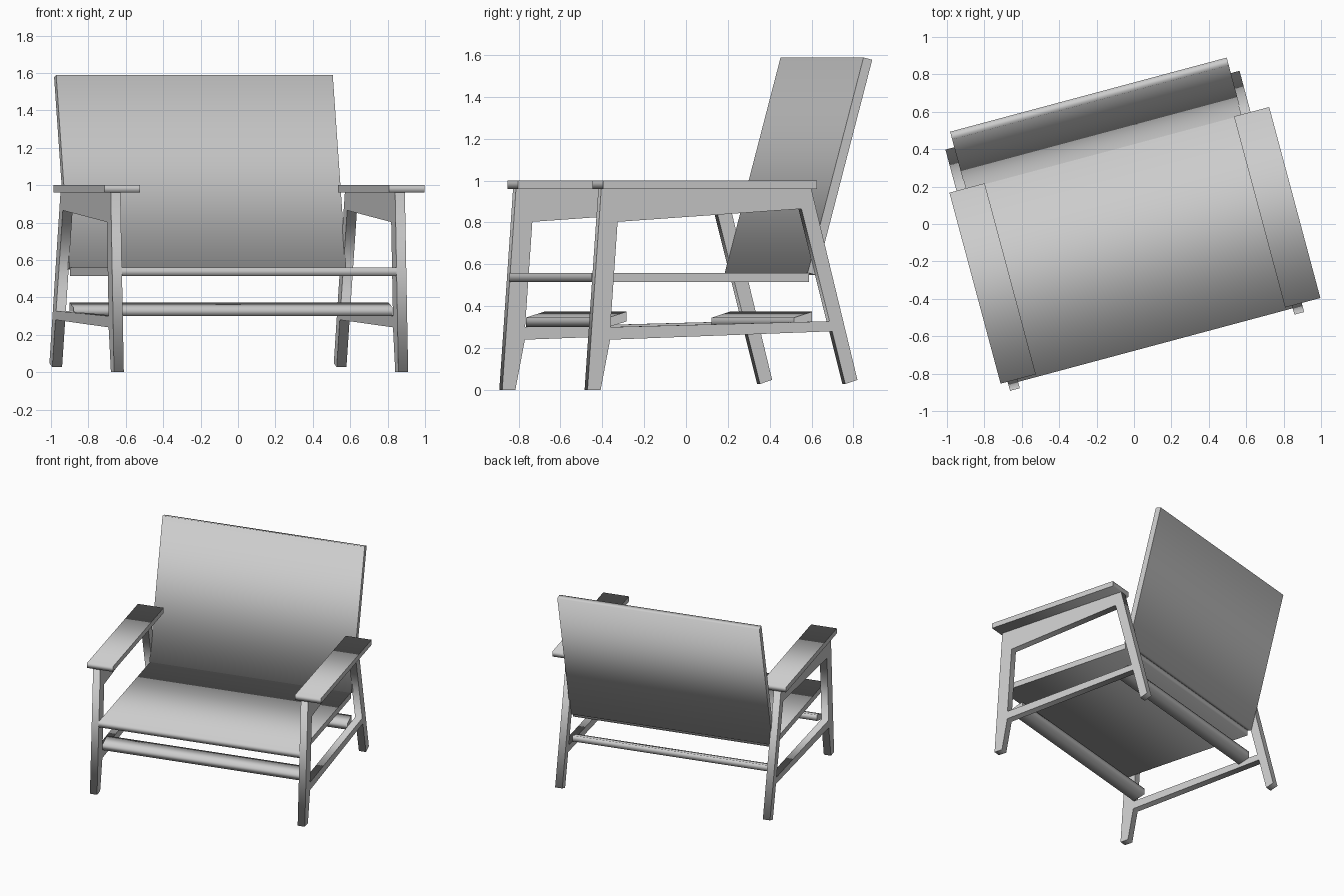
import bpy
from math import radians
from mathutils import Matrix

if "Cube" in bpy.data.objects:
    bpy.data.objects.remove(bpy.data.objects["Cube"])

TURN = Matrix.Rotation(radians(15), 4, 'Z')  # whole chair is turned 15 degrees


def extrude_profile(name, loops, u0, u1):
    """Fill side-view outlines (depth, height) and extrude them across the width u0..u1."""
    cu = bpy.data.curves.new(name, 'CURVE')
    cu.dimensions = '2D'
    cu.fill_mode = 'BOTH'
    cu.extrude = (u1 - u0) / 2
    for pts in loops:
        sp = cu.splines.new('POLY')
        sp.points.add(len(pts) - 1)
        for p, (v, z) in zip(sp.points, pts):
            p.co = (v, z, 0, 1)
        sp.use_cyclic_u = True
    ob = bpy.data.objects.new(name, cu)
    bpy.context.collection.objects.link(ob)
    side = Matrix(((0, 0, 1, (u0 + u1) / 2), (1, 0, 0, 0), (0, 1, 0, 0), (0, 0, 0, 1)))
    ob.matrix_world = TURN @ side
    bpy.ops.object.select_all(action='DESELECT')
    ob.select_set(True)
    bpy.context.view_layer.objects.active = ob
    bpy.ops.object.convert(target='MESH')
    return bpy.context.object


# side frames: splayed legs, arm support and stretcher around one window
frame_outline = [(-.69, 0), (-.625, 0), (-.578, .24), (.52, .28), (.585, .028),
                 (.645, .048), (.417, .96), (-.622, .96)]
frame_window = [(-.577, .30), (.507, .328), (.368, .865), (-.541, .803)]
for side, u in (("left", -.871), ("right", .703)):
    extrude_profile(side + "_leg_frame", [frame_outline, frame_window], u, u + .054)

# flat armrests
for side, u in (("left", -.91), ("right", .665)):
    extrude_profile(side + "_armrest",
                    [[(-.64, .96), (.417, .96), (.417, 1.0), (-.64, 1.0)]], u, u + .195)

# seat board between the frames
extrude_profile("seat", [[(-.655, .515), (.42, .515), (.42, .559), (-.655, .559)]], -.817, .703)

# reclined backrest
extrude_profile("backrest", [[(.412, .56), (.455, .548), (.731, 1.577), (.688, 1.588)]], -.822, .709)

# slanted cross rails, front and back
for name, v in (("front_rail", -.573), ("back_rail", .345)):
    extrude_profile(name, [[(v, .30), (v + .091, .327), (v + .091, .374), (v, .345)]], -.817, .703)
